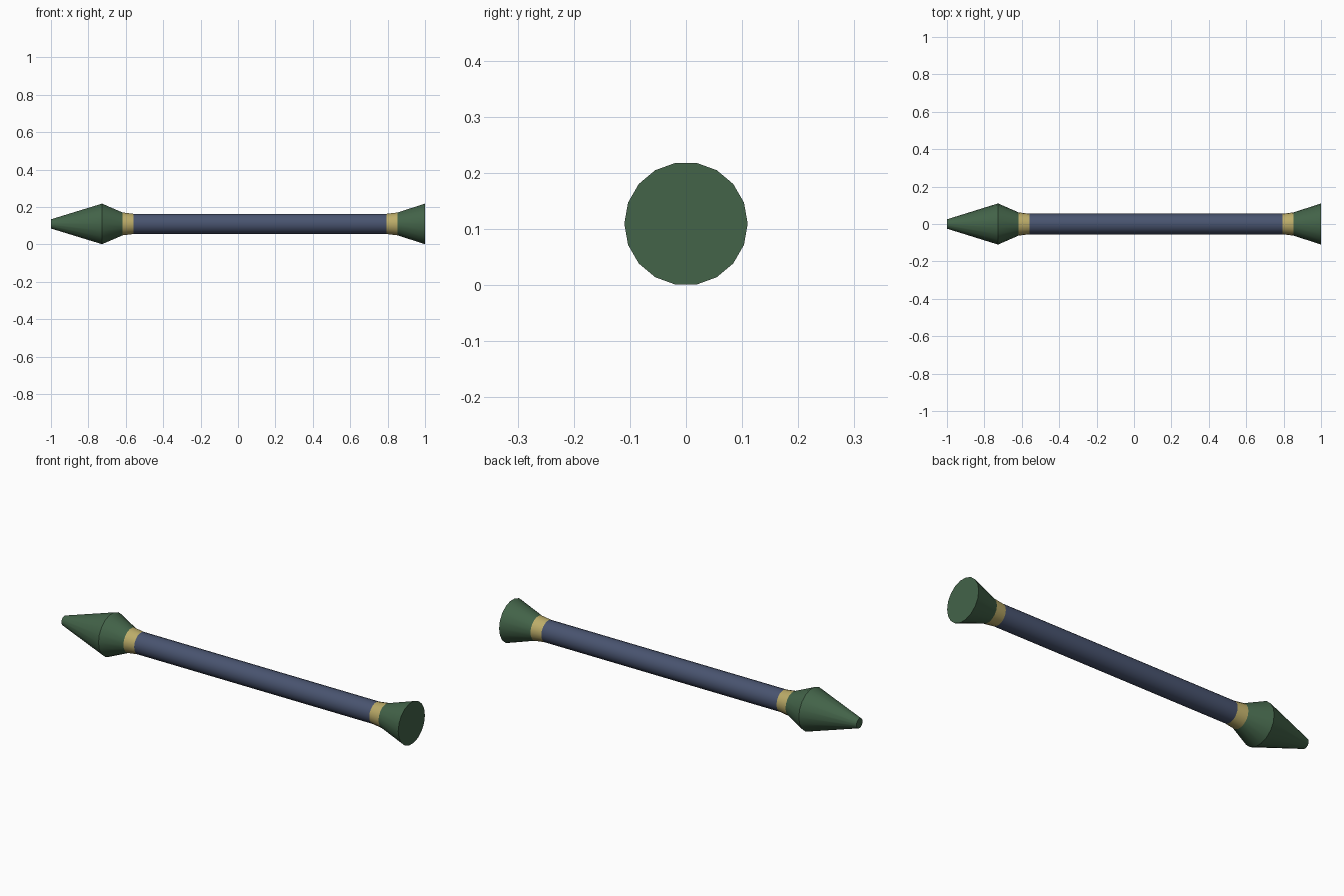
import bpy, bmesh, math

if "Cube" in bpy.data.objects:
    bpy.data.objects.remove(bpy.data.objects["Cube"])

SIDES = 18
AXIS_Z = 0.1095


def material(name, colour):
    m = bpy.data.materials.new(name)
    m.diffuse_color = (*colour, 1)
    m.use_nodes = True
    m.node_tree.nodes["Principled BSDF"].inputs["Base Color"].default_value = m.diffuse_color
    return m


green = material("dark green", (0.056, 0.125, 0.066))
gold = material("pale gold", (0.50, 0.41, 0.14))
blue = material("slate blue", (0.066, 0.088, 0.16))


def lathe(name, profile, mat, cap_start=False, cap_end=False):
    """Turn a list of (x, radius) points around the long axis."""
    bm = bmesh.new()
    rings = []
    for x, r in profile:
        rings.append([bm.verts.new((x, r * math.cos(a), AXIS_Z + r * math.sin(a)))
                      for a in (2 * math.pi * i / SIDES for i in range(SIDES))])
    for a, b in zip(rings, rings[1:]):
        for i in range(SIDES):
            j = (i + 1) % SIDES
            bm.faces.new((a[j], a[i], b[i], b[j])[::-1])
    if cap_start:
        bm.faces.new(rings[0][::-1])
    if cap_end:
        bm.faces.new(rings[-1])
    # outward direction: flip wall faces that point at the axis
    for f in bm.faces:
        f.normal_update()
        c = f.calc_center_median()
        out = c.y * f.normal.y + (c.z - AXIS_Z) * f.normal.z
        if abs(f.normal.x) < 0.99 and out < 0:
            f.normal_flip()
        elif abs(f.normal.x) > 0.99 and c.x * f.normal.x < 0:
            f.normal_flip()
    me = bpy.data.meshes.new(name)
    bm.to_mesh(me)
    bm.free()
    me.materials.append(mat)
    ob = bpy.data.objects.new(name, me)
    bpy.context.collection.objects.link(ob)
    bpy.ops.object.select_all(action='DESELECT')
    ob.select_set(True)
    bpy.context.view_layer.objects.active = ob
    bpy.ops.object.shade_smooth_by_angle(angle=math.radians(30))
    return ob


# blunt-tipped double-cone head
lathe("head", [(-1, 0.025), (-0.727, 0.11), (-0.617, 0.062)], green, cap_start=True)
# collars between the shaft and its ends
lathe("head_collar", [(-0.617, 0.062), (-0.56, 0.055)], gold)
lathe("shaft", [(-0.56, 0.055), (0.795, 0.055)], blue)
lathe("tail_collar", [(0.795, 0.055), (0.853, 0.062)], gold)
# flared tail
lathe("tail_flare", [(0.853, 0.062), (1, 0.11)], green, cap_end=True)
